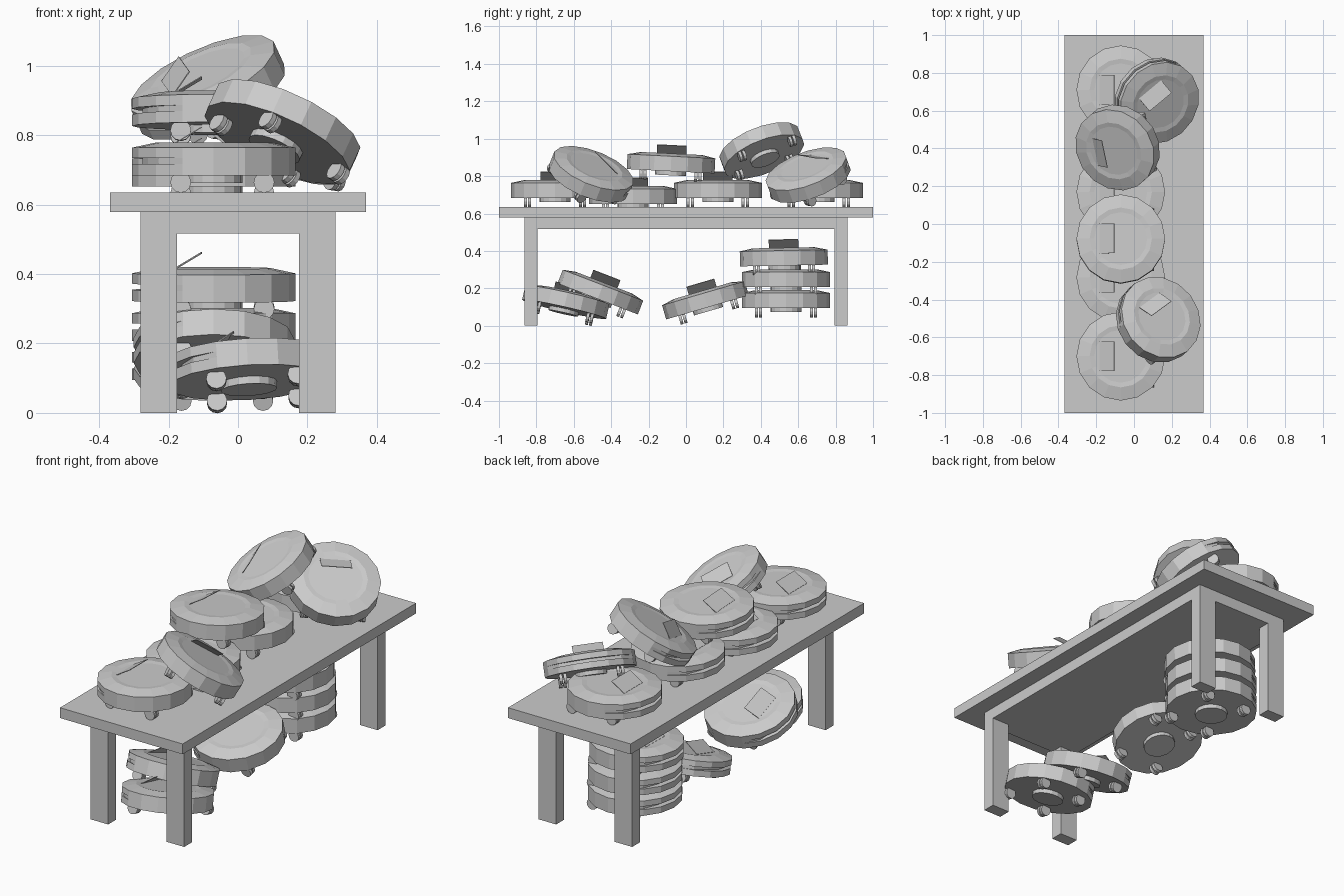
import bpy, bmesh, math
from mathutils import Vector, Matrix

if "Cube" in bpy.data.objects:
    bpy.data.objects.remove(bpy.data.objects["Cube"])

SIDES = 16
R = 0.235       # body radius
MID = 0.09      # height of the middle of the body above its wheels


def box(bm, x0, x1, y0, y1, z0, z1):
    m = Matrix.Translation(((x0 + x1) / 2, (y0 + y1) / 2, (z0 + z1) / 2))
    m = m @ Matrix.Diagonal((x1 - x0, y1 - y0, z1 - z0, 1))
    bmesh.ops.create_cube(bm, size=1, matrix=m)


def cylinder(bm, radius, depth, segments, matrix):
    bmesh.ops.create_cone(bm, cap_ends=True, segments=segments, radius1=radius,
                          radius2=radius, depth=depth, matrix=matrix)


def to_mesh(bm, name):
    me = bpy.data.meshes.new(name)
    bm.to_mesh(me)
    bm.free()
    return me


def add(name, me, matrix=Matrix()):
    ob = bpy.data.objects.new(name, me)
    ob.matrix_world = matrix
    bpy.context.collection.objects.link(ob)
    return ob


# ---- table: top, solid block under it, four legs ----
bm = bmesh.new()
box(bm, -0.368, 0.368, -1, 1, 0.578, 0.634)
add("table_top", to_mesh(bm, "table_top"))

bm = bmesh.new()
box(bm, -0.281, 0.281, -0.863, 0.863, 0.517, 0.578)
add("table_frame", to_mesh(bm, "table_frame"))

bm = bmesh.new()
for sx in (-1, 1):
    for sy in (-1, 1):
        box(bm, *sorted((sx * 0.175, sx * 0.281)),
            *sorted((sy * 0.795, sy * 0.863)), 0, 0.517)
add("table_legs", to_mesh(bm, "table_legs"))


# ---- round floor cleaner, groove and lid on its -x side ----
def cleaner_mesh():
    bm = bmesh.new()
    # body rings: radius, height, depth of the crescent groove
    rings = [(R, 0.05, 0), (R, 0.083, 0), (R, 0.083, 0.03), (R, 0.1, 0.03),
             (R, 0.1, 0), (R, 0.13, 0), (0.165, 0.145, 0), (0.14, 0.142, 0)]
    loops = []
    for r, z, groove in rings:
        loop = []
        for i in range(SIDES):
            a = 2 * math.pi * i / SIDES
            rr = r - groove * min(1, max(0, (-math.cos(a) - 0.6) / 0.3))
            loop.append(bm.verts.new((rr * math.cos(a), rr * math.sin(a), z)))
        loops.append(loop)
    for lo, hi in zip(loops, loops[1:]):
        for i in range(SIDES):
            j = (i + 1) % SIDES
            bm.faces.new((lo[i], lo[j], hi[j], hi[i]))
    bm.faces.new(loops[0][::-1])
    bm.faces.new(loops[-1])
    bmesh.ops.remove_doubles(bm, verts=bm.verts, dist=0.0001)

    # round plate underneath
    cylinder(bm, 0.083, 0.024, SIDES, Matrix.Translation((0, 0, 0.04)))

    # four twin wheels
    for x in (-0.095, 0.145):
        for y in (-0.147, 0.147):
            for dy in (-0.011, 0.011):
                cylinder(bm, 0.03, 0.016, 12, Matrix.Translation((x, y + dy, 0.03))
                         @ Matrix.Rotation(math.pi / 2, 4, 'X'))

    # raised lid
    lid = (Matrix.Translation((-0.073, 0, 0.166))
           @ Matrix.Rotation(-math.radians(31), 4, 'Y')
           @ Matrix.Diagonal((0.09, 0.158, 0.003, 1)))
    bmesh.ops.create_cube(bm, size=1, matrix=lid)
    bmesh.ops.recalc_face_normals(bm, faces=bm.faces)
    return to_mesh(bm, "round_cleaner")


# body centre, sideways lean of the top (nx, ny), turn in degrees, size
places = [
    # lying flat on the table
    ((-0.07, -0.70, 0.724), (0, 0), 0, 1),
    ((-0.07, -0.283, 0.692), (0, 0), 0, 1),
    ((-0.07, 0.17, 0.724), (0, 0), 0, 1),
    ((-0.07, 0.71, 0.724), (0, 0), 0, 1),
    # heaped on top
    ((-0.07, -0.08, 0.866), (0, 0.05), 0, 1),
    ((0.128, -0.507, 0.81), (0.395, 0.34), -53, 0.97),
    ((0.12, 0.653, 0.805), (0.395, -0.32), -52, 0.97),
    ((-0.087, 0.405, 0.937), (-0.395, -0.34), 8, 0.97),
    # stack under the table
    ((-0.07, 0.535, 0.135), (0, 0), 0, 1),
    ((-0.07, 0.535, 0.247), (0, 0), 0, 1),
    ((-0.07, 0.523, 0.362), (0, -0.02), 0, 1),
    # leaning under the table
    ((-0.07, 0.104, 0.136), (0, -0.28), 0, 0.98),
    ((0.028, -0.643, 0.126), (-0.06, 0.22), 0, 0.98),
    ((-0.07, -0.458, 0.18), (0, 0.36), 0, 0.98),
]

mesh = cleaner_mesh()
up = Vector((0, 0, 1))
for k, (centre, (nx, ny), turn, size) in enumerate(places, 1):
    n = Vector((nx, ny, math.sqrt(1 - nx * nx - ny * ny)))
    lean = up.rotation_difference(n).to_matrix().to_4x4()
    m = (Matrix.Translation(centre) @ lean
         @ Matrix.Rotation(math.radians(turn), 4, 'Z')
         @ Matrix.Scale(size, 4)
         @ Matrix.Translation((0, 0, -MID)))
    add(f"round_cleaner_{k:02d}", mesh, m)
